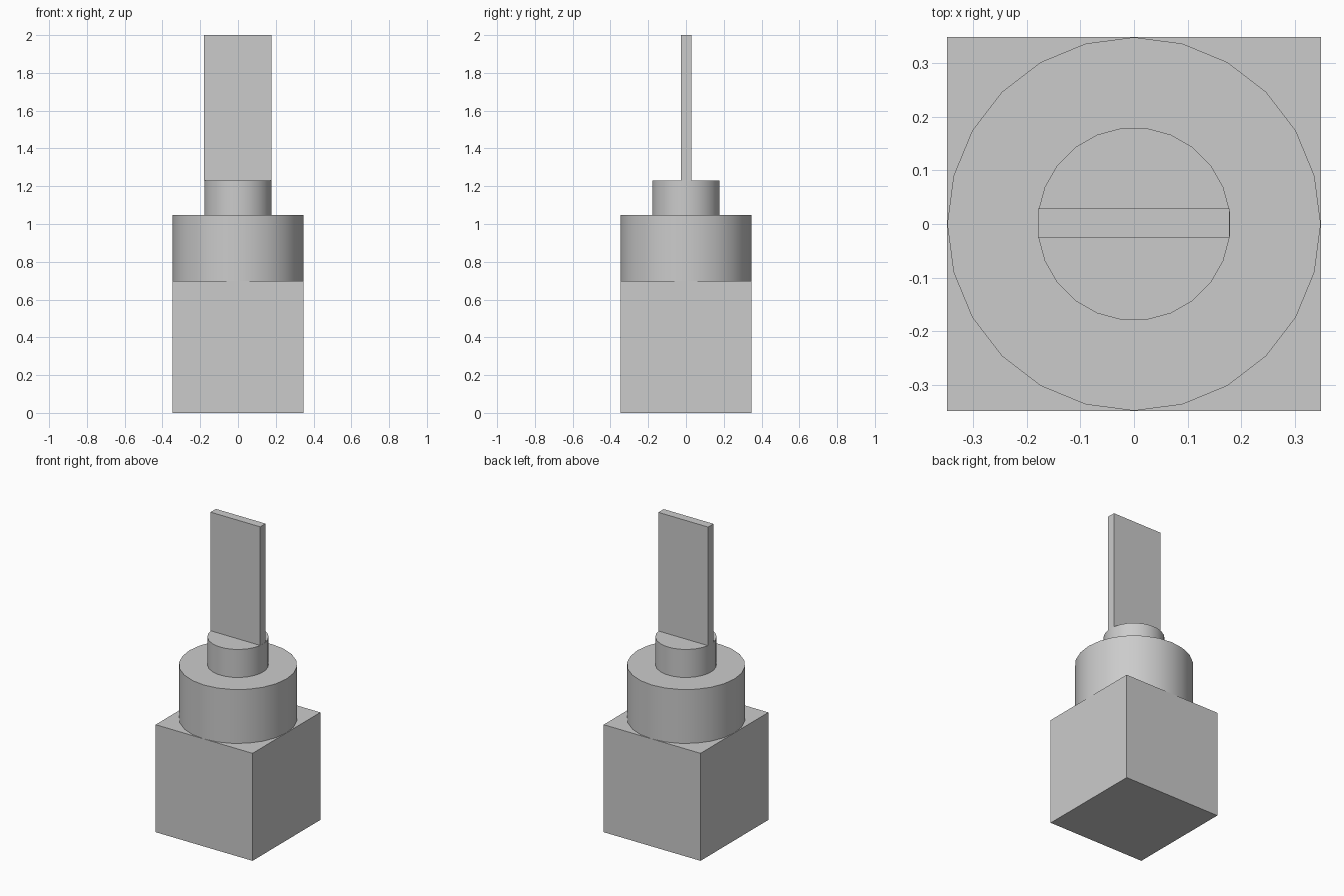
import bpy
import math

if "Cube" in bpy.data.objects:
    bpy.data.objects.remove(bpy.data.objects["Cube"])


def box(name, x, y, z):
    """Box spanning the given (low, high) ranges."""
    spans = (x, y, z)
    bpy.ops.mesh.primitive_cube_add(size=1, location=[(a + b) / 2 for a, b in spans])
    ob = bpy.context.object
    ob.name = name
    ob.scale = [b - a for a, b in spans]
    bpy.ops.object.transform_apply(location=False, rotation=False, scale=True)
    return ob


def drum(name, radius, z0, z1, turn=0.0):
    """24-sided upright cylinder with smooth sides."""
    bpy.ops.mesh.primitive_cylinder_add(vertices=24, radius=radius, depth=z1 - z0,
                                        location=(0, 0, (z0 + z1) / 2),
                                        rotation=(0, 0, turn))
    ob = bpy.context.object
    ob.name = name
    bpy.ops.object.shade_smooth_by_angle(angle=math.radians(30))
    return ob


# Square base block
box("base_block", (-0.348, 0.348), (-0.348, 0.348), (0, 0.698))
# Wide collar and narrow neck
drum("collar", 0.348, 0.698, 1.048)
drum("neck", 0.18, 1.048, 1.23, math.radians(7.5))
# Thin upright blade
box("blade", (-0.179, 0.178), (-0.026, 0.029), (1.23, 2.0))
